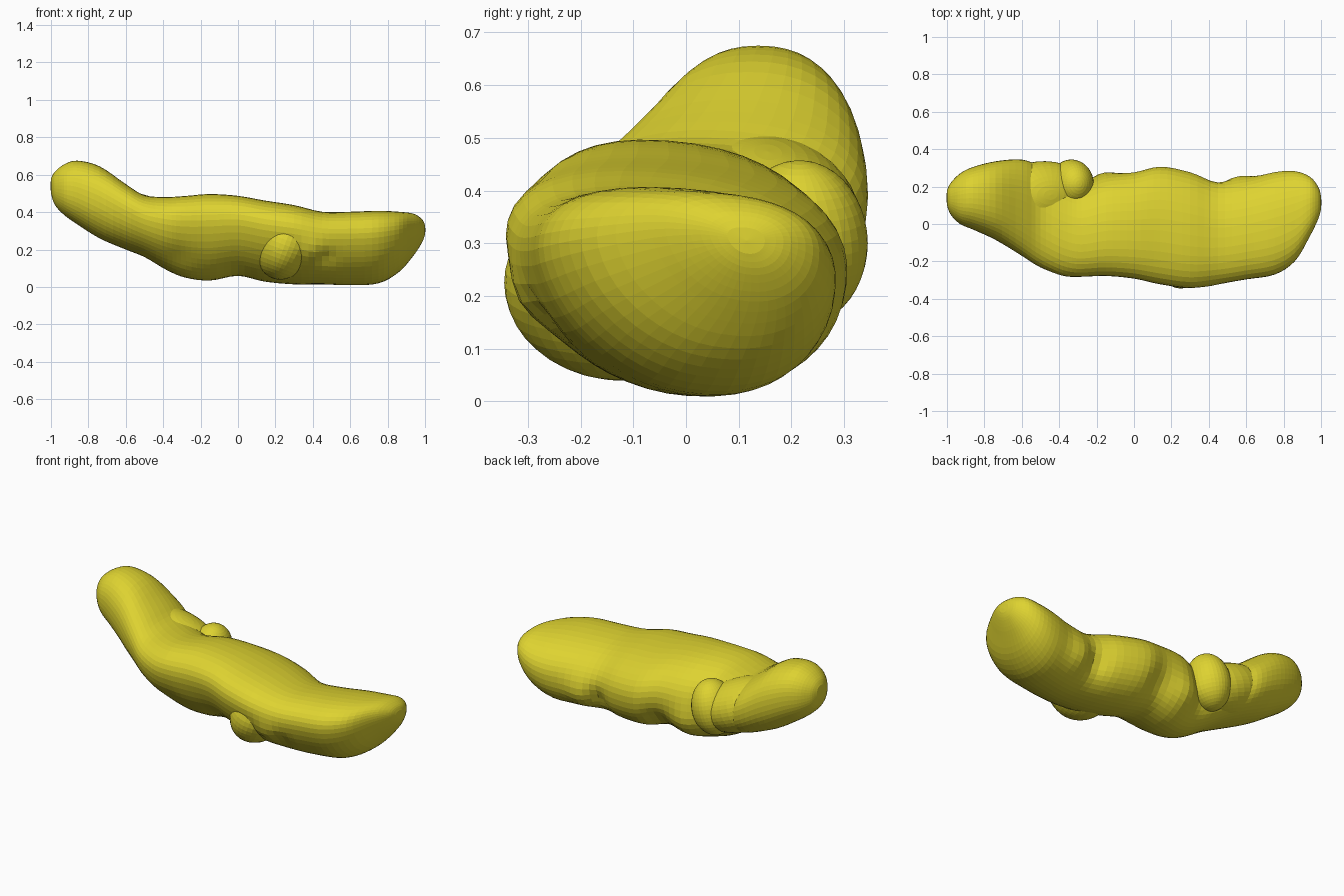
import bpy, bmesh, math
from mathutils import Vector, Matrix

cube = bpy.data.objects.get("Cube")
if cube:
    bpy.data.objects.remove(cube, do_unlink=True)

# Single yellow material
yellow = bpy.data.materials.new("yellow")
yellow.use_nodes = True
colour = (0.73, 0.65, 0.03, 1)
yellow.diffuse_color = colour
yellow.node_tree.nodes["Principled BSDF"].inputs["Base Color"].default_value = colour

# Stations along the body: x, front y, back y, bottom z, top z
STATIONS = [Vector(row) for row in (
    (-1, .10, .18, .50, .58),
    (-.98, .05, .22, .44, .615),
    (-.93, 0, .27, .385, .655),
    (-.86, -.03, .305, .335, .675),
    (-.74, -.085, .335, .26, .645),
    (-.6, -.17, .345, .2, .55),
    (-.5, -.23, .31, .16, .49),
    (-.38, -.27, .25, .09, .48),
    (-.28, -.27, .22, .05, .485),
    (-.15, -.265, .265, .035, .495),
    (0, -.28, .28, .06, .485),
    (.14, -.31, .31, .03, .46),
    (.3, -.33, .28, .015, .435),
    (.45, -.31, .225, .015, .4),
    (.6, -.285, .24, .01, .4),
    (.75, -.26, .28, .02, .405),
    (.86, -.19, .285, .08, .4),
    (.94, -.06, .255, .17, .39),
    (.985, .03, .2, .24, .36),
    (1, .08, .15, .28, .33),
)]
STEPS, SIDES = 4, 44

# Soft swellings and dents: centre, radius, push along the surface
BUMPS = [(Vector(centre), radius, push) for centre, radius, push in (
    ((-.17, .24, .17), .09, .025),
    ((.56, .2, .15), .09, .035),
    ((.44, .2, .14), .06, -.025),
    ((.03, .24, .14), .08, -.02),
    ((-.32, -.2, .14), .1, -.015),
    ((.4, -.3, .2), .07, .02),
    ((.47, -.28, .15), .05, -.015),
)]


def finish(name, bm):
    """Press the bumps into a part and add it to the scene."""
    bmesh.ops.recalc_face_normals(bm, faces=bm.faces)
    bm.normal_update()
    for v in bm.verts:
        v.co += v.normal * sum(
            push * math.exp(-((v.co - centre).length / radius) ** 2)
            for centre, radius, push in BUMPS)
    mesh = bpy.data.meshes.new(name)
    bm.to_mesh(mesh)
    bm.free()
    mesh.materials.append(yellow)
    bpy.context.collection.objects.link(bpy.data.objects.new(name, mesh))


def spline(points, steps):
    """Smooth interpolation through the stations."""
    last = len(points) - 1
    result = []
    for i in range(last):
        a, b, c, d = (points[min(max(i + k, 0), last)] for k in (-1, 0, 1, 2))
        for s in range(steps):
            t = s / steps
            result.append(b + (c - a) * (t / 2) + (a * 2 - b * 5 + c * 4 - d) * (t * t / 2)
                          + (b * 3 - a - c * 3 + d) * (t ** 3 / 2))
    return result + [points[last]]


def rounded(value, power=0.9):
    return math.copysign(abs(value) ** power, value)


# Long lumpy body, lofted through sections that are wider above and lean back
bm = bmesh.new()
rings = []
for x, front, back, low, high in spline(STATIONS, STEPS):
    blend = min(max((x + 0.7) / 0.4, 0), 1)
    ring = []
    for k in range(SIDES):
        angle = math.tau * k / SIDES
        up = rounded(math.sin(angle))
        rise = up * (high - low) / 2
        side = rounded(math.cos(angle)) * (back - front) / 2
        side *= (1 + 0.18 * blend * up) / (1 + 0.015 * blend)
        y = (front + back) / 2 + side - 0.16 * blend * rise
        ring.append(bm.verts.new((x, y, (low + high) / 2 + rise - 0.07 * blend * side)))
    rings.append(ring)
for one, two in zip(rings, rings[1:]):
    for k in range(SIDES):
        n = (k + 1) % SIDES
        bm.faces.new((one[k], one[n], two[n], two[k]))
# Domed end caps
for ring, x in ((rings[0], -1.003), (rings[-1], 1.002)):
    middle = sum((v.co for v in ring), Vector()) / SIDES
    tip = bm.verts.new((x, middle.y, middle.z))
    for k in range(SIDES):
        bm.faces.new((ring[k], ring[(k + 1) % SIDES], tip))
finish("body", bm)

# Overlapping lobes: name, centre, radii, lean about y and turn about z in degrees
LOBES = (
    ("raised_end_lobe", (-.5, .15, .335), (.28, .185, .15), 22, 6),
    ("raised_end_knob", (-.335, .215, .3), (.115, .13, .16), 15, 0),
    ("front_fold", (.25, -.12, .225), (.15, .225, .19), 20, 0),
)
for name, centre, radii, lean, turn in LOBES:
    bm = bmesh.new()
    bmesh.ops.create_uvsphere(
        bm, u_segments=36, v_segments=22, radius=1,
        matrix=Matrix.Translation(centre) @ Matrix.Rotation(math.radians(turn), 4, "Z")
        @ Matrix.Rotation(math.radians(lean), 4, "Y") @ Matrix.Diagonal((*radii, 1)))
    finish(name, bm)
